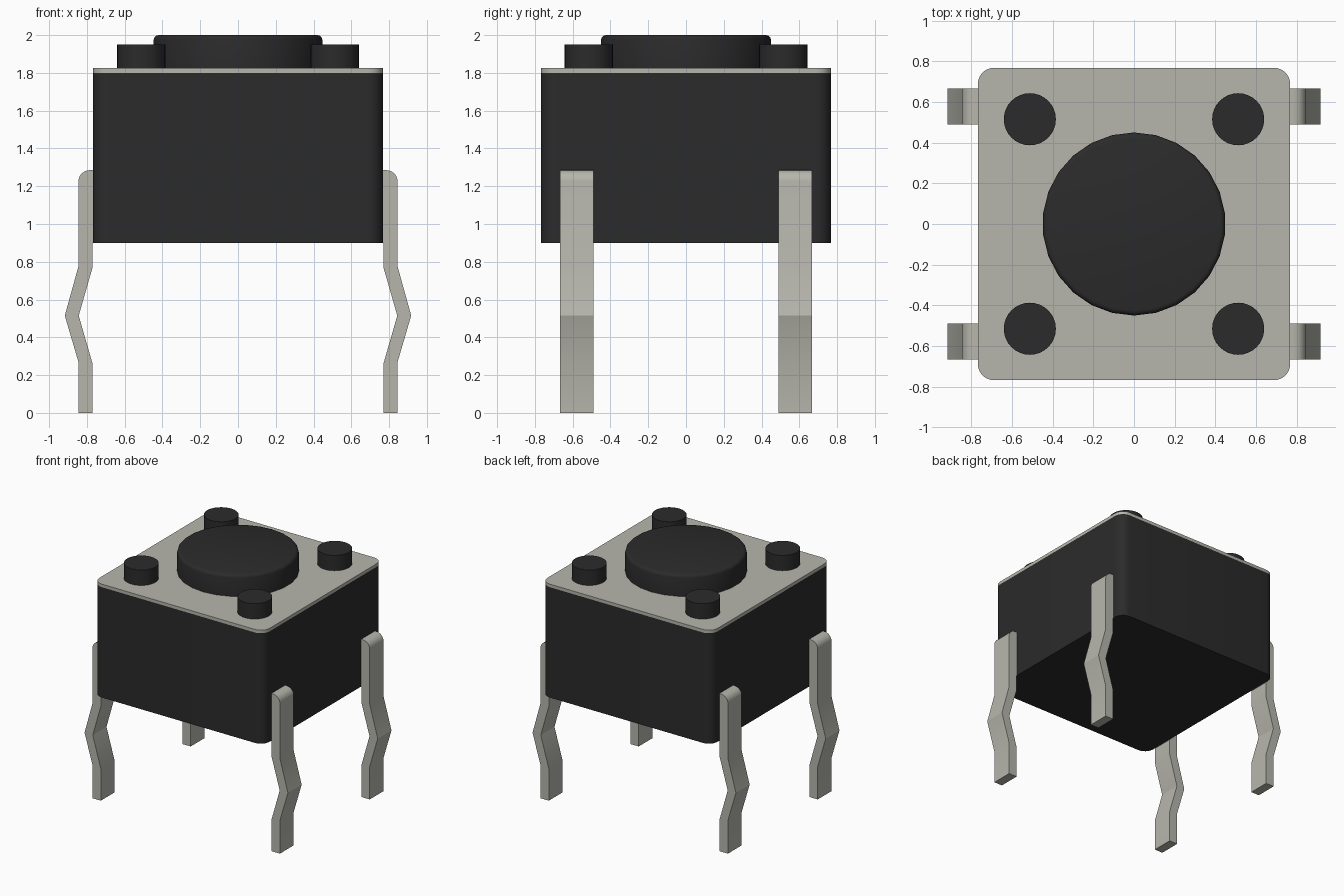
import bpy, bmesh
from math import sin, cos, pi, radians
from mathutils import Vector

if "Cube" in bpy.data.objects:
    bpy.data.objects.remove(bpy.data.objects["Cube"])


def material(name, color):
    m = bpy.data.materials.new(name)
    m.diffuse_color = (*color, 1)
    m.use_nodes = True
    m.node_tree.nodes["Principled BSDF"].inputs["Base Color"].default_value = m.diffuse_color
    return m


black = material("black_plastic", (0.024, 0.024, 0.024))
metal = material("pale_metal", (0.47, 0.47, 0.42))


def loft(name, rings, mat):
    """Skin matching rings of points and cap both ends."""
    bm = bmesh.new()
    loops = [[bm.verts.new(p) for p in ring] for ring in rings]
    for a, b in zip(loops, loops[1:]):
        for i in range(len(a)):
            j = (i + 1) % len(a)
            bm.faces.new((a[i], a[j], b[j], b[i]))
    bm.faces.new(loops[0])
    bm.faces.new(loops[-1])
    bmesh.ops.recalc_face_normals(bm, faces=bm.faces)
    me = bpy.data.meshes.new(name)
    bm.to_mesh(me)
    bm.free()
    me.materials.append(mat)
    ob = bpy.data.objects.new(name, me)
    bpy.context.collection.objects.link(ob)
    bpy.ops.object.select_all(action='DESELECT')
    ob.select_set(True)
    bpy.context.view_layer.objects.active = ob
    bpy.ops.object.shade_smooth_by_angle(angle=radians(30))
    return ob


def circle(r, z, n, x=0, y=0):
    return [Vector((x + r * sin(2 * pi * i / n), y + r * cos(2 * pi * i / n), z)) for i in range(n)]


def rounded_square(h, r, z, n=6):
    pts = []
    for k, (sx, sy) in enumerate([(1, 1), (-1, 1), (-1, -1), (1, -1)]):
        for i in range(n + 1):
            a = pi / 2 * (k + i / n)
            pts.append(Vector((sx * (h - r) + r * cos(a), sy * (h - r) + r * sin(a), z)))
    return pts


# Housing and metal cover plate
H, R = 0.768, 0.08
loft("housing", [rounded_square(H, R, z) for z in (0.90, 1.80)], black)
loft("cover_plate", [rounded_square(H, R, z) for z in (1.80, 1.825)], metal)

# Push button with a softened rim
rim = [(0.45, 1.81), (0.45, 1.975), (0.446, 1.988), (0.438, 1.996), (0.425, 2.0)]
loft("push_button", [circle(r, z, 26) for r, z in rim], black)

# Corner pegs and kinked legs
arc = [(0.785 + 0.06 * cos(a), 1.225 + 0.06 * sin(a))
       for a in (pi / 2 * i / 6 for i in range(7))]
leg = ([(0.77, 0), (0.845, 0), (0.845, 0.27), (0.917, 0.515), (0.845, 0.775)] + arc +
       [(0.765, 1.285), (0.765, 0.90), (0.77, 0.90), (0.77, 0.77), (0.843, 0.515), (0.77, 0.26)])
for sx, side in ((-1, "left"), (1, "right")):
    for sy, end in ((-1, "front"), (1, "back")):
        loft(f"{end}_{side}_peg",
             [circle(0.128, z, 32, sx * 0.512, sy * 0.515) for z in (1.81, 1.95)], black)
        loft(f"{end}_{side}_leg",
             [[Vector((sx * x, sy * y, z)) for x, z in leg] for y in (0.49, 0.667)], metal)
